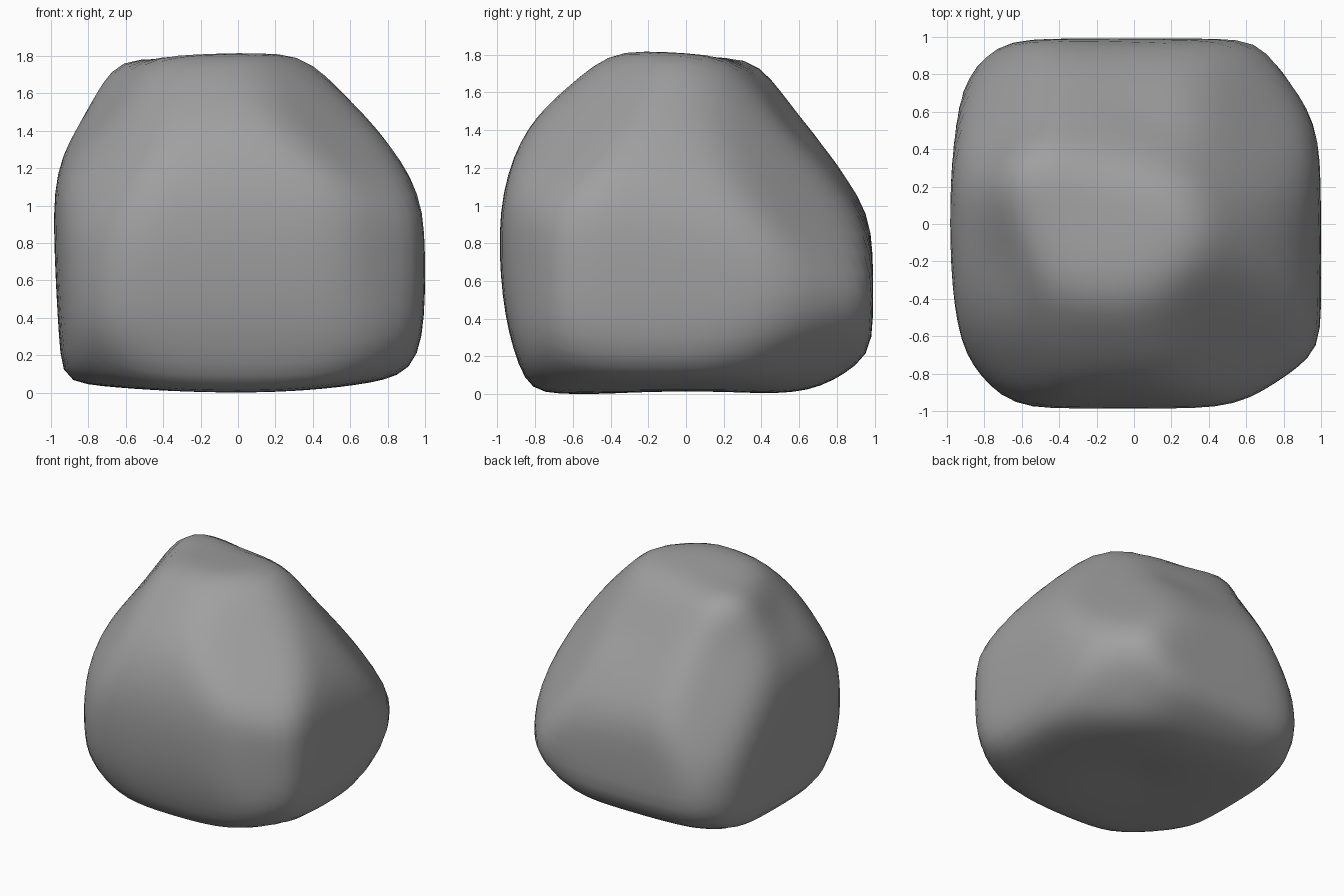
import bpy
import bmesh
import math
from mathutils import Vector

cube = bpy.data.objects.get("Cube")
if cube:
    bpy.data.objects.remove(cube, do_unlink=True)

CENTRE = Vector((0, 0, 0.85))
SHARPNESS = 20

# Broad sides of the boulder: facing direction, point on the side
SIDES = [
    ((-0.03, 0.07, 1), (0, -0.1, 1.8)),
    ((0, 0, -1), (0, 0, 0)),
    ((1, 0, 0), (0.99, 0, 0.7)),
    ((-1, 0, 0), (-1.015, 0, 1)),
    ((0, -1, 0), (0, -0.99, 0.9)),
    ((0, 1, 0), (0, 0.98, 0.6)),
]
# Worn upper slopes
UPPER = [
    ((0.72, 0.1, 0.69), (0.7, -0.25, 1.47)),
    ((0.9, 0.08, 0.45), (0.9, -0.2, 1.17)),
    ((0.13, 0.75, 0.68), (-0.3, 0.72, 1.33)),
    ((0.06, 0.85, 0.53), (-0.2, 0.84, 1.15)),
    ((-0.08, -0.63, 0.74), (-0.1, -0.7, 1.54)),
    ((0, -0.92, 0.37), (0, -0.93, 1.18)),
    ((-0.88, 0, 0.45), (-0.85, 0, 1.44)),
    ((-0.72, -0.27, 0.63), (-0.64, -0.1, 1.65)),
    ((0.58, 0.58, 0.57), (0.34, 0.34, 1.56)),
    ((0.5, -0.5, 0.7), (0.51, -0.51, 1.42)),
    ((-0.64, 0.64, 0.44), (-0.6, 0.6, 1.3)),
    ((-0.6, -0.6, 0.5), (-0.61, -0.61, 1.39)),
]
# Upright corners
CORNERS = [
    ((0.84, 0.55, 0), (0.83, 0.75, 0.6)),
    ((0.57, -0.82, 0), (0.77, -0.81, 0.6)),
    ((-0.7, -0.7, 0), (-0.82, -0.79, 0.6)),
    ((-0.97, -0.2, 0), (-0.95, -0.52, 0.6)),
    ((-0.97, 0.15, 0), (-0.96, 0.56, 0.6)),
    ((-0.7, 0.7, 0), (-0.83, 0.85, 0.4)),
]
# Undercuts around the base
UNDERCUTS = [
    ((0, 0.55, -0.83), (0, 0.86, 0.15)),
    ((0.87, 0, -0.5), (0.93, 0, 0.15)),
    ((0.2, 0, -0.98), (0.64, 0, 0.05)),
    ((-0.15, 0, -0.99), (-0.8, 0, 0.05)),
    ((0, -0.87, -0.5), (0, -0.92, 0.2)),
    ((0, -0.97, -0.22), (0, -0.96, 0.38)),
    ((-0.98, 0, -0.12), (-0.96, 0, 0.3)),
    ((0.55, 0.45, -0.7), (0.63, 0.63, 0.17)),
    ((0.5, -0.5, -0.65), (0.74, -0.74, 0.16)),
    ((-0.55, -0.55, -0.63), (-0.71, -0.71, 0.17)),
    ((-0.5, 0.5, -0.7), (-0.79, 0.79, 0.14)),
]
# Soft dents and bulges: place, reach, depth (negative pushes outward)
DENTS = [
    ((-0.72, -0.2, 1.5), 0.25, 0.02),
    ((-0.6, 0.32, 1.7), 0.22, -0.03),
    ((0.1, 0.6, 1.45), 0.25, 0.02),
    ((0, 0, 0), 0.3, 0.025),
]


def side_plane(normal, point, grow):
    n = Vector(normal).normalized()
    return n, n.dot(Vector(point) - CENTRE) * grow


planes = [side_plane(n, p, 1.012) for n, p in SIDES]
planes += [side_plane(n, p, 1.025) for n, p in UPPER + CORNERS + UNDERCUTS]


def surface_point(direction):
    """Soft intersection of all planes along a direction."""
    total = sum(max(0, direction.dot(n) / h) ** SHARPNESS for n, h in planes)
    point = CENTRE + direction * total ** (-1 / SHARPNESS)
    for place, reach, depth in DENTS:
        distance = (point - Vector(place)).length / reach
        point -= direction * depth * math.exp(-distance * distance)
    return point


# Boulder: a gridded block pressed onto the worn surface
bm = bmesh.new()
bmesh.ops.create_cube(bm, size=2)
bmesh.ops.subdivide_edges(bm, edges=bm.edges[:], cuts=17, use_grid_fill=True)
for v in bm.verts:
    v.co = surface_point(v.co.normalized())
bmesh.ops.recalc_face_normals(bm, faces=bm.faces[:])
for f in bm.faces:
    f.smooth = True

mesh = bpy.data.meshes.new("boulder")
bm.to_mesh(mesh)
bm.free()
boulder = bpy.data.objects.new("boulder", mesh)
bpy.context.collection.objects.link(boulder)

# Stone colour
stone = bpy.data.materials.new("stone grey")
stone.use_nodes = True
grey = (0.35, 0.35, 0.35, 1)
stone.diffuse_color = grey
stone.node_tree.nodes["Principled BSDF"].inputs["Base Color"].default_value = grey
mesh.materials.append(stone)
